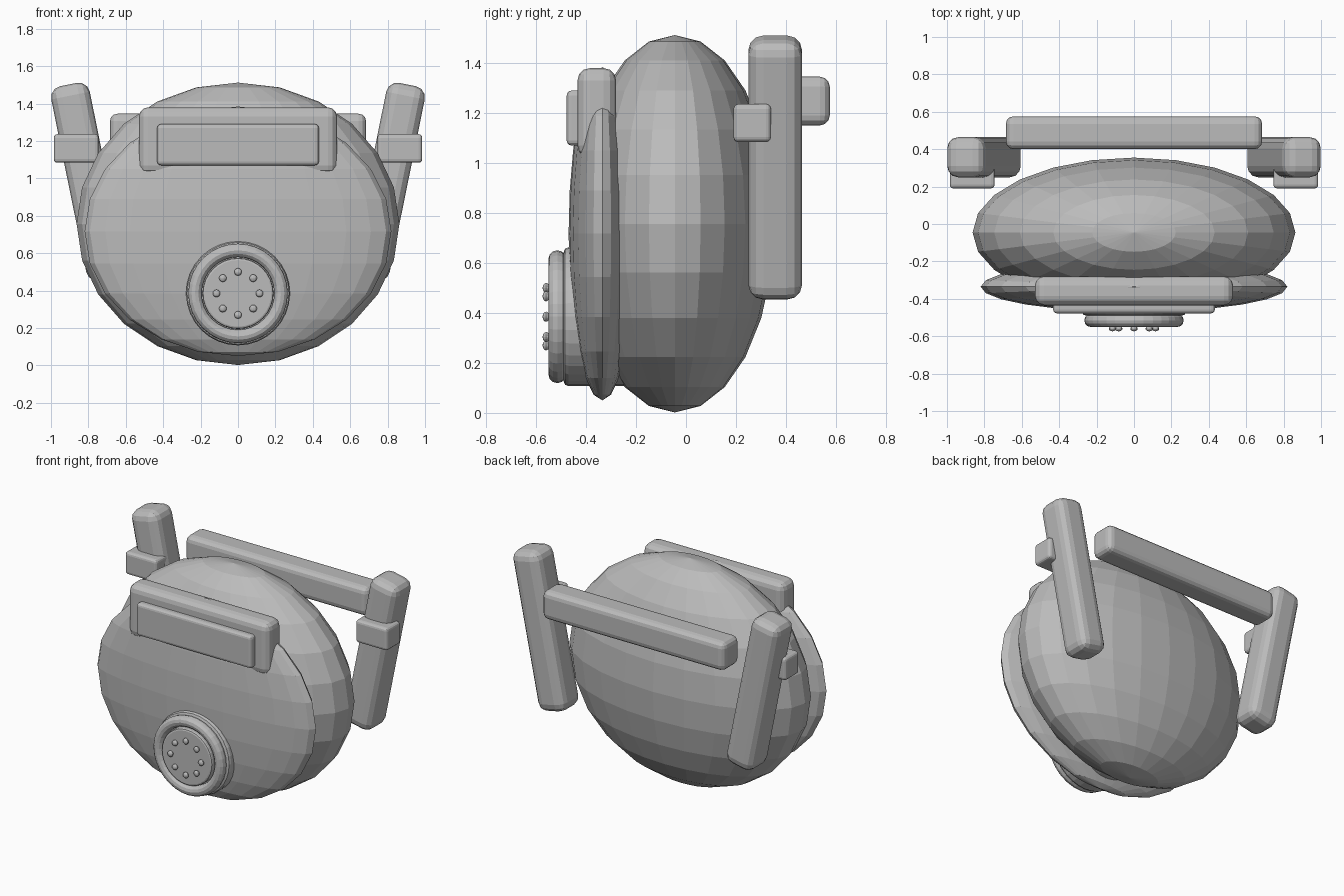
import bpy, math
from mathutils import Matrix

cube = bpy.data.objects.get("Cube")
if cube:
    bpy.data.objects.remove(cube)

grey = bpy.data.materials.new("plain_grey")
grey.use_nodes = True
color = (0.5, 0.5, 0.5, 1)
grey.diffuse_color = color
grey.node_tree.nodes["Principled BSDF"].inputs["Base Color"].default_value = color


def finish(name, bevel=0, segments=3):
    ob = bpy.context.object
    ob.name = name
    ob.data.materials.append(grey)
    if bevel:
        mod = ob.modifiers.new("rounded_edges", "BEVEL")
        mod.width, mod.segments = bevel, segments
    return ob


def ellipsoid(name, center, radii, segments=24, rings=12):
    bpy.ops.mesh.primitive_uv_sphere_add(segments=segments, ring_count=rings, location=center)
    ob = finish(name)
    ob.data.transform(Matrix.Diagonal((*radii, 1)))
    return ob


def box(name, center, size, bevel, tilt=0):
    bpy.ops.mesh.primitive_cube_add(size=1, location=center, rotation=(0, tilt, 0))
    ob = finish(name, bevel)
    ob.data.transform(Matrix.Diagonal((*size, 1)))
    return ob


def drum(name, radius, front, back, bevel):
    bpy.ops.mesh.primitive_cylinder_add(vertices=32, radius=radius, depth=back - front,
                                        location=(0, (front + back) / 2, FILTER_Z),
                                        rotation=(math.pi / 2, 0, 0))
    ob = finish(name, bevel, 2)
    ob.modifiers[0].limit_method = "ANGLE"
    return ob


FILTER_Z = 0.385

# Rounded shell and face plate
ellipsoid("main_shell", (0, -0.045, 0.757), (0.863, 0.4, 0.755))
ellipsoid("face_plate", (0, -0.335, 0.717), (0.82, 0.135, 0.667))

# Visor
box("visor_frame", (0, -0.357, 1.2), (1.06, 0.155, 0.36), 0.05)
box("visor_lens", (0, -0.44, 1.18), (0.865, 0.075, 0.22), 0.02)

# Breathing filter
drum("filter_housing", 0.278, -0.49, -0.15, 0.02)
bpy.ops.mesh.primitive_torus_add(major_radius=0.23, minor_radius=0.036, major_segments=32,
                                 minor_segments=12, location=(0, -0.515, FILTER_Z),
                                 rotation=(math.pi / 2, 0, 0))
finish("filter_ring")
drum("filter_disc", 0.19, -0.55, -0.45, 0.012)
for i in range(8):
    a = i * math.pi / 4
    ellipsoid(f"filter_stud_{i + 1}",
              (0.115 * math.cos(a), -0.56, FILTER_Z + 0.115 * math.sin(a)),
              (0.02, 0.014, 0.02), 12, 8)

# Rear straps and their clips
for side, s in (("left", 1), ("right", -1)):
    box(f"{side}_strap", (s * 0.802, 0.357, 0.982), (0.21, 0.215, 1.06), 0.06, s * 0.2)
    box(f"{side}_clip", (s * 0.865, 0.265, 1.16), (0.24, 0.15, 0.153), 0.02)
box("rear_strap", (0, 0.488, 1.248), (1.37, 0.175, 0.195), 0.04)
